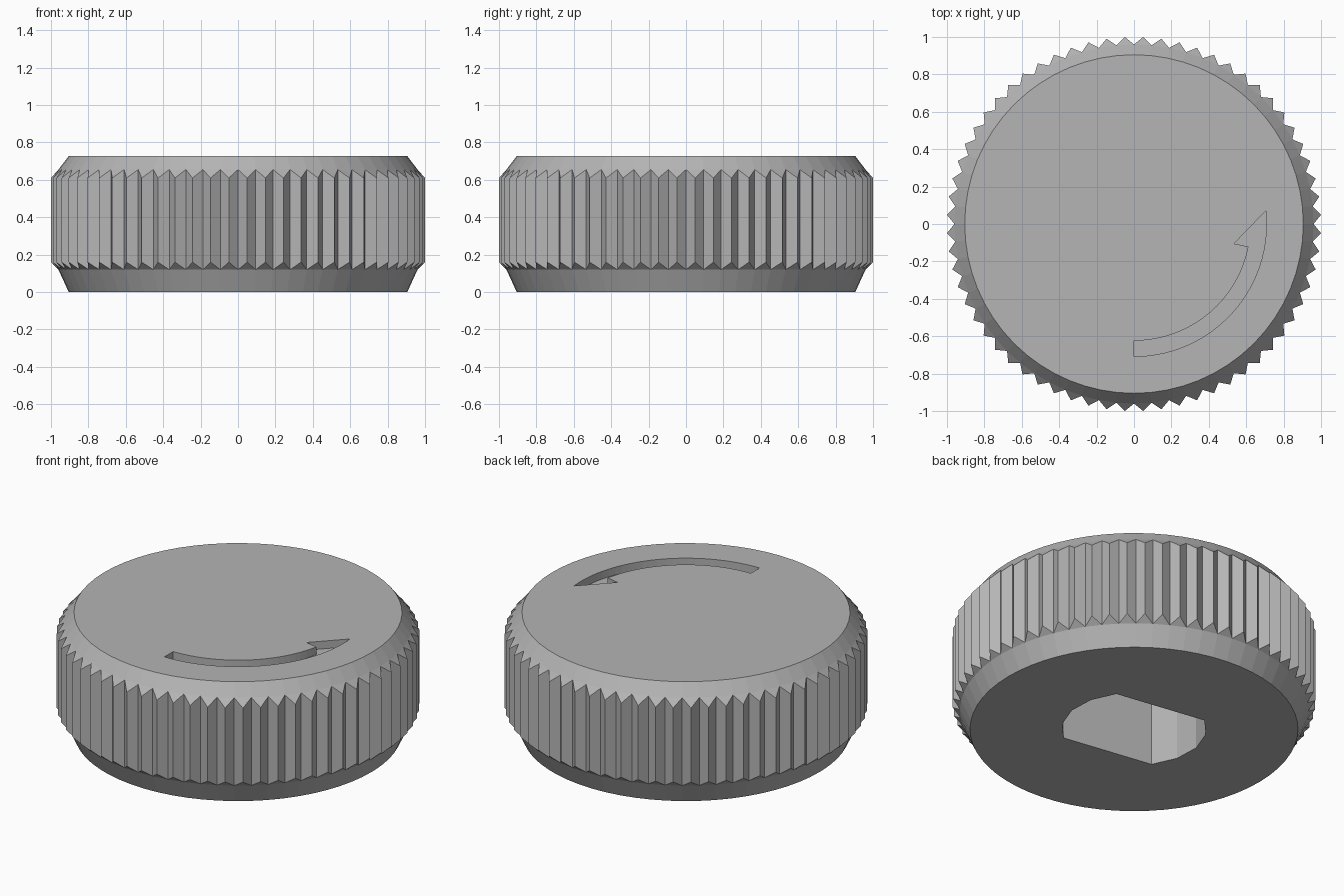
import bpy, bmesh
from math import sin, cos, pi, radians

if "Cube" in bpy.data.objects:
    bpy.data.objects.remove(bpy.data.objects["Cube"])

TEETH = 64
R_END, R_VALLEY, R_PEAK = 0.905, 0.96, 1.0012
STEP = 2 * pi / TEETH


def finish(name, bm):
    bmesh.ops.recalc_face_normals(bm, faces=bm.faces)
    mesh = bpy.data.meshes.new(name)
    bm.to_mesh(mesh)
    bm.free()
    obj = bpy.data.objects.new(name, mesh)
    bpy.context.collection.objects.link(obj)
    return obj


def ring(bm, r, z, offset=0.0):
    return [bm.verts.new((r * cos((i + offset) * STEP), r * sin((i + offset) * STEP), z))
            for i in range(TEETH)]


def prism(name, outline, z0, z1):
    bm = bmesh.new()
    base = bm.faces.new([bm.verts.new((x, y, z0)) for x, y in outline])
    ext = bmesh.ops.extrude_face_region(bm, geom=[base])
    top = [v for v in ext["geom"] if isinstance(v, bmesh.types.BMVert)]
    bmesh.ops.translate(bm, verts=top, vec=(0, 0, z1 - z0))
    return finish(name, bm)


def arc(r, a0, a1, n):
    return [(r * cos(radians(a0 + (a1 - a0) * i / n)),
             r * sin(radians(a0 + (a1 - a0) * i / n))) for i in range(n + 1)]


# Knob body: end cones and a ridged grip with chamfered ridge tips
bm = bmesh.new()
bottom = ring(bm, R_END, 0)
low_valley = ring(bm, R_VALLEY, 0.12)
low_peak = ring(bm, R_PEAK, 0.16, 0.5)
high_peak = ring(bm, R_PEAK, 0.61, 0.5)
high_valley = ring(bm, R_VALLEY, 0.655)
top = ring(bm, R_END, 0.727)
for i in range(TEETH):
    j = (i + 1) % TEETH
    bm.faces.new((bottom[i], bottom[j], low_valley[j], low_valley[i]))
    bm.faces.new((low_valley[i], low_valley[j], low_peak[i]))
    bm.faces.new((low_valley[i], low_peak[i], high_peak[i], high_valley[i]))
    bm.faces.new((low_peak[i], low_valley[j], high_valley[j], high_peak[i]))
    bm.faces.new((high_peak[i], high_valley[j], high_valley[i]))
    bm.faces.new((high_valley[i], high_valley[j], top[j], top[i]))
bm.faces.new(bottom)
bm.faces.new(top)
knob = finish("knob_body", bm)

# Dark grey plastic
grey = bpy.data.materials.new("dark_grey")
grey.diffuse_color = (0.46, 0.46, 0.46, 1)
grey.use_nodes = True
grey.node_tree.nodes["Principled BSDF"].inputs["Base Color"].default_value = grey.diffuse_color
knob.data.materials.append(grey)

# Cutters: curved arrow groove in the top, flat-sided shaft socket below
arrow = arc(0.708, -90, 5.7, 28) + [(0.535, -0.105)] + arc(0.624, -11.2, -90, 24)
arrow_cutter = prism("arrow_cutter", arrow, 0.68, 0.85)
socket = arc(0.4, -54, 36, 4) + arc(0.4, 126, 216, 4)
socket_cutter = prism("socket_cutter", socket, -0.1, 0.5)

bpy.context.view_layer.objects.active = knob
knob.select_set(True)
for cutter in (arrow_cutter, socket_cutter):
    cutter.hide_render = True
    cutter.data.materials.append(grey)
    mod = knob.modifiers.new(cutter.name, 'BOOLEAN')
    mod.operation = 'DIFFERENCE'
    mod.solver = 'EXACT'
    mod.object = cutter
    bpy.ops.object.modifier_apply(modifier=mod.name)
    bpy.data.objects.remove(cutter)
